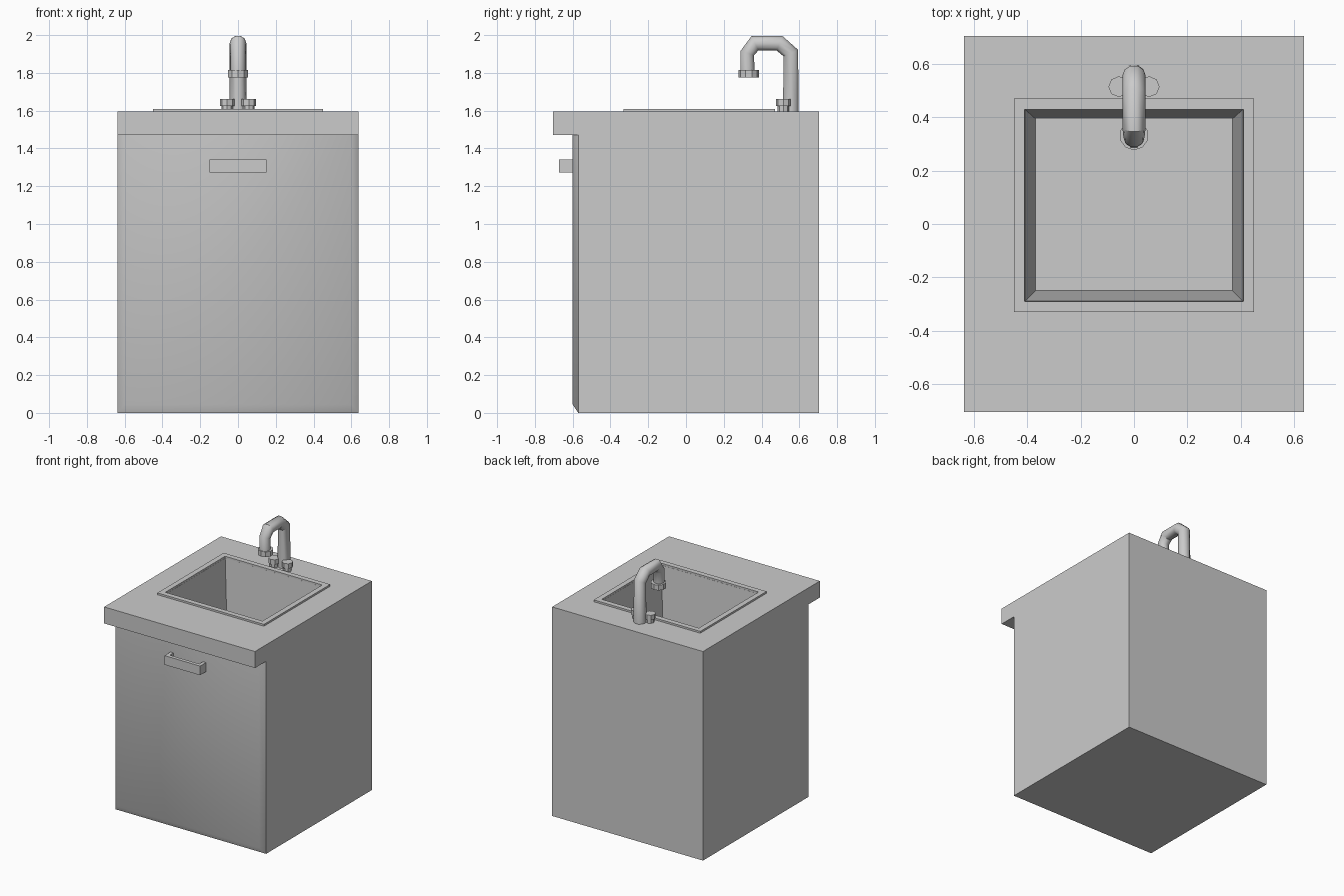
import bpy, bmesh
from mathutils import Vector

cube = bpy.data.objects.get("Cube")
if cube:
    bpy.data.objects.remove(cube, do_unlink=True)

GREY = (0.6, 0.6, 0.6, 1)
grey = bpy.data.materials.new("plain_grey")
grey.use_nodes = True
grey.diffuse_color = GREY
grey.node_tree.nodes["Principled BSDF"].inputs["Base Color"].default_value = GREY


def finish(name, bm):
    bmesh.ops.recalc_face_normals(bm, faces=bm.faces)
    mesh = bpy.data.meshes.new(name)
    bm.to_mesh(mesh)
    bm.free()
    obj = bpy.data.objects.new(name, mesh)
    bpy.context.collection.objects.link(obj)
    mesh.materials.append(grey)
    return obj


def rect(axis, level, a0, a1, b0, b1):
    """Rectangle across one axis: axis 1 spans x/z, axis 2 spans x/y."""
    pts = [(a0, b0), (a1, b0), (a1, b1), (a0, b1)]
    return [(a, level, b) if axis == 1 else (a, b, level) for a, b in pts]


def loft(name, loops, caps=True):
    """Bridge a row of matching loops with quads."""
    bm = bmesh.new()
    rows = [[bm.verts.new(p) for p in loop] for loop in loops]
    n = len(rows[0])
    for low, high in zip(rows, rows[1:]):
        for i in range(n):
            j = (i + 1) % n
            bm.faces.new((low[i], low[j], high[j], high[i]))
    if caps:
        bm.faces.new(rows[0])
        bm.faces.new(rows[-1])
    return finish(name, bm)


def box(name, x0, x1, y0, y1, z0, z1):
    return loft(name, [rect(2, z0, x0, x1, y0, y1), rect(2, z1, x0, x1, y0, y1)])


def cylinder(name, x, y, z0, z1, radius, sides=8):
    bm = bmesh.new()
    bmesh.ops.create_cone(bm, cap_ends=True, segments=sides, radius1=radius,
                          radius2=radius, depth=z1 - z0)
    bmesh.ops.translate(bm, vec=Vector((x, y, (z0 + z1) / 2)), verts=bm.verts)
    return finish(name, bm)


def smooth(obj, angle):
    bpy.ops.object.select_all(action='DESELECT')
    obj.select_set(True)
    bpy.context.view_layer.objects.active = obj
    bpy.ops.object.shade_smooth_by_angle(angle=angle)


W, TOP, UNDER, BACK, FRONT = 0.637, 1.596, 1.47, 0.705, -0.57

# Cabinet and overhanging worktop from one side profile
side = [(FRONT, 0), (BACK, 0), (BACK, TOP), (-BACK, TOP), (-BACK, UNDER), (FRONT, UNDER)]
cabinet = loft("cabinet_and_worktop", [[(x, y, z) for y, z in side] for x in (-W, W)])

# Tapered basin hollow
cutter = loft("basin_cutter", [rect(2, 1.1, -0.37, 0.37, -0.25, 0.395),
                               rect(2, 1.7, -0.417, 0.417, -0.297, 0.437)])
cutter.hide_render = True
cutter.hide_viewport = True
cut = cabinet.modifiers.new("basin", 'BOOLEAN')
cut.object = cutter
cut.operation = 'DIFFERENCE'
cut.solver = 'EXACT'

# Raised rim around the basin
inner, outer = (-0.41, 0.41, -0.29, 0.43), (-0.45, 0.45, -0.33, 0.47)
loft("basin_rim", [rect(2, TOP - 0.01, *inner), rect(2, 1.61, *inner),
                   rect(2, 1.61, *outer), rect(2, TOP - 0.01, *outer)], caps=False)

# Door with sloped edges
door = loft("door", [rect(1, FRONT, -W, W, 0, UNDER),
                     rect(1, -0.6, -0.6, 0.6, 0.045, UNDER)])
smooth(door, 0.9)

# Door handle
box("handle_bar", -0.15, 0.15, -0.672, -0.645, 1.272, 1.342)
for name, s in (("right", -1), ("left", 1)):
    x0, x1 = sorted((s * 0.15, s * 0.125))
    box(f"handle_post_{name}", x0, x1, -0.65, -0.598, 1.272, 1.342)

# Bent tap pipe
path = [(0.555, 1.59), (0.555, 1.905), (0.495, 1.957), (0.365, 1.957),
        (0.325, 1.905), (0.325, 1.79)]
curve = bpy.data.curves.new("tap_pipe", 'CURVE')
curve.dimensions = '3D'
curve.bevel_depth = 0.044
curve.bevel_resolution = 3
curve.use_fill_caps = True
spline = curve.splines.new('POLY')
spline.points.add(len(path) - 1)
for i, (point, (y, z)) in enumerate(zip(spline.points, path)):
    point.co = (0, y, z, 1)
    point.radius = 0.9 if i > 3 else 1
curve.materials.append(grey)
pipe = bpy.data.objects.new("tap_pipe", curve)
bpy.context.collection.objects.link(pipe)
bpy.ops.object.select_all(action='DESELECT')
pipe.select_set(True)
bpy.context.view_layer.objects.active = pipe
bpy.ops.object.convert(target='MESH')
smooth(bpy.context.object, 0.7)

# Nozzle and the two knobs
cylinder("tap_nozzle", 0, 0.332, 1.775, 1.815, 0.055, 10)
for name, s in (("right", -1), ("left", 1)):
    cylinder(f"knob_stem_{name}", s * 0.057, 0.515, TOP - 0.01, 1.63, 0.03)
    cylinder(f"knob_{name}", s * 0.057, 0.515, 1.625, 1.662, 0.039)
